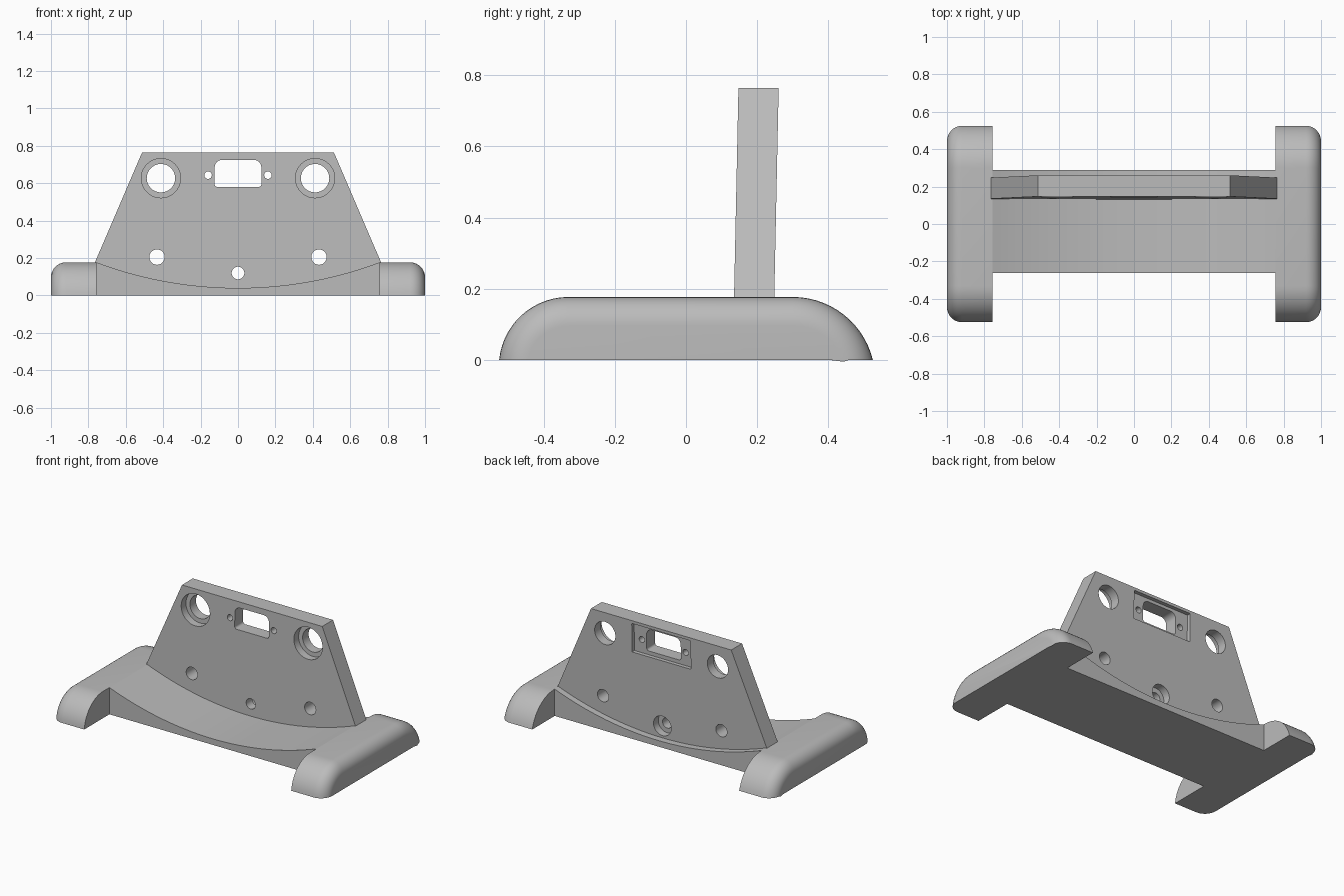
import bpy, bmesh
from math import sin, cos, pi, radians, sqrt, asin

if "Cube" in bpy.data.objects:
    bpy.data.objects.remove(bpy.data.objects["Cube"])

grey = bpy.data.materials.new("plain grey")
grey.use_nodes = True
grey.diffuse_color = (0.5, 0.5, 0.5, 1)
grey.node_tree.nodes["Principled BSDF"].inputs["Base Color"].default_value = (0.5, 0.5, 0.5, 1)

INNER, FOOT_H = 0.757, 0.177      # inner face and height of the feet
FRONT, BACK = 0.135, 0.248        # plate thickness along y
DIP = 0.04                        # lowest height of the curved cradle


def prism(name, pts, lo, hi, axis, bevel=None):
    """Extrude a 2D outline along x or y; optionally round chosen edges."""
    place = (lambda d, a, b: (d, a, b)) if axis == "x" else (lambda d, a, b: (a, d, b))
    bm = bmesh.new()
    ends = [[bm.verts.new(place(d, a, b)) for a, b in pts] for d in (lo, hi)]
    for ring in ends:
        bm.faces.new(ring)
    n = len(pts)
    for i in range(n):
        j = (i + 1) % n
        bm.faces.new((ends[0][i], ends[0][j], ends[1][j], ends[1][i]))
    bmesh.ops.recalc_face_normals(bm, faces=bm.faces)
    if bevel:
        radius, rule = bevel
        bmesh.ops.bevel(bm, geom=[e for e in bm.edges if rule(e)], offset=radius,
                        segments=8, profile=0.5, affect="EDGES", clamp_overlap=False)
    mesh = bpy.data.meshes.new(name)
    bm.to_mesh(mesh)
    bm.free()
    mesh.materials.append(grey)
    obj = bpy.data.objects.new(name, mesh)
    bpy.context.collection.objects.link(obj)
    return obj


def activate(obj):
    bpy.ops.object.select_all(action="DESELECT")
    obj.select_set(True)
    bpy.context.view_layer.objects.active = obj


def smooth(obj, angle=25):
    activate(obj)
    bpy.ops.object.shade_smooth_by_angle(angle=radians(angle))


def circle(x, z, r, n=40):
    return [(x + r * cos(2 * pi * i / n), z + r * sin(2 * pi * i / n)) for i in range(n)]


def rounded_rect(x0, x1, z0, z1, r_low, r_high, n=6):
    pts = []
    for k, (sx, sz) in enumerate([(1, 1), (-1, 1), (-1, -1), (1, -1)]):
        r = r_high if sz > 0 else r_low
        cx = x1 - r if sx > 0 else x0 + r
        cz = z1 - r if sz > 0 else z0 + r
        for i in range(n + 1):
            a = (k + i / n) * pi / 2
            pts.append((cx + r * cos(a), cz + r * sin(a)))
    return pts


def cradle(lower=0.0, n=40):
    """Points of the shallow arc between the feet, left to right."""
    rise = FOOT_H - DIP
    R = (INNER ** 2 + rise ** 2) / (2 * rise)
    xs = [INNER * (2 * i / n - 1) for i in range(n + 1)]
    return [(x, DIP - lower + R - sqrt(R * R - x * x)) for x in xs]


def foot_profile(n=14):
    """Side outline: flat top with a round nose at each end, flat below."""
    pts = []
    for flat, end in ((0.30, 0.525), (-0.33, -0.525)):
        run = abs(end - flat)
        R = (run ** 2 + FOOT_H ** 2) / (2 * FOOT_H)
        sweep = asin(run / R)
        side = 1 if end > 0 else -1
        arc = [(flat + side * R * sin(sweep * i / n), FOOT_H - R + R * cos(sweep * i / n))
               for i in range(n + 1)]
        pts += arc[::-1] if side > 0 else arc
    return [(y, max(z, 0)) for y, z in pts]


# Feet, rounded on their outer edges
def outer_edge(e):
    return (all(abs(v.co.x) > 0.999 for v in e.verts)
            and any(v.co.z > 0.001 for v in e.verts))


for side, label in ((1, "left_foot"), (-1, "right_foot")):
    smooth(prism(label, foot_profile(), side * INNER, side, "x", (0.08, outer_edge)), 35)

# Bridge with a dished top between the feet
smooth(prism("bridge", [(-INNER, 0), (INNER, 0)] + cradle()[::-1], -0.262, 0.29, "y"))

# Upright mounting plate
outline = cradle(lower=0.004) + [(0.765, 0.177), (0.513, 0.764), (-0.513, 0.764), (-0.765, 0.177)]
plate = prism("mounting_plate", outline, FRONT, BACK, "y")

# Openings: outline, start and end depth
THROUGH = (0, 0.4)
cuts = [(rounded_rect(-0.125, 0.125, 0.58, 0.725, 0.015, 0.04), *THROUGH),
        (rounded_rect(-0.215, 0.215, 0.555, 0.745, 0.004, 0.004), BACK - 0.025, 0.4),
        (circle(0, 0.12, 0.034), *THROUGH),
        (circle(0, 0.12, 0.065), BACK - 0.05, 0.4)]
for s in (1, -1):
    cuts += [(circle(s * 0.412, 0.627, 0.076), *THROUGH),
             (circle(s * 0.412, 0.627, 0.105), 0, FRONT + 0.05),
             (circle(s * 0.16, 0.643, 0.02, 24), *THROUGH),
             (circle(s * 0.433, 0.205, 0.041), *THROUGH)]
for pts, lo, hi in cuts:
    cutter = prism("cutter", pts, lo, hi, "y")
    cutter.hide_render = True
    mod = plate.modifiers.new("opening", "BOOLEAN")
    mod.operation, mod.solver, mod.object = "DIFFERENCE", "EXACT", cutter
    activate(plate)
    bpy.ops.object.modifier_apply(modifier=mod.name)
    bpy.data.objects.remove(cutter)

# Slight backward lean of the plate
for v in plate.data.vertices:
    v.co.y += (v.co.z - FOOT_H) * 0.021
smooth(plate)
